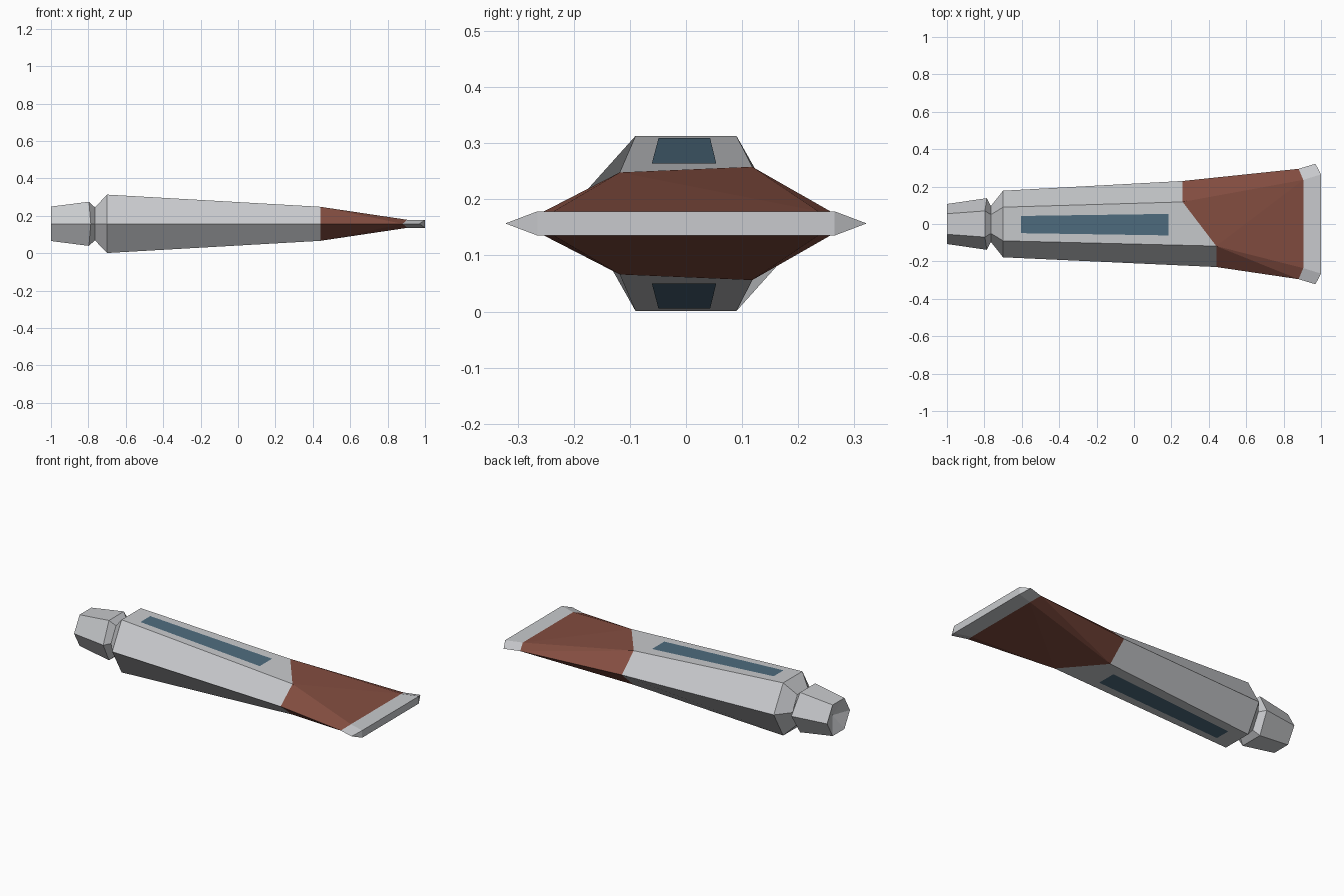
import bpy

if "Cube" in bpy.data.objects:
    bpy.data.objects.remove(bpy.data.objects["Cube"])

ZC = 0.157  # height of the tube axis


def material(name, rgb):
    m = bpy.data.materials.new(name)
    m.diffuse_color = (*rgb, 1)
    m.use_nodes = True
    m.node_tree.nodes["Principled BSDF"].inputs["Base Color"].default_value = m.diffuse_color
    return m


GREY = material("light_grey", (0.58, 0.59, 0.61))
RED = material("brick_red", (0.23, 0.075, 0.052))
BLUE = material("slate_blue", (0.077, 0.149, 0.21))


def hexagon(flat_x, mid_x, flat_y, mid_y, h):
    """Six-sided section: flat top and bottom, a point on each side."""
    return [(mid_x, mid_y, ZC), (flat_x, flat_y, ZC + h), (flat_x, -flat_y, ZC + h),
            (mid_x, -mid_y, ZC), (flat_x, -flat_y, ZC - h), (flat_x, flat_y, ZC - h)]


def build(name, verts, faces, mat):
    me = bpy.data.meshes.new(name)
    me.from_pydata(verts, [], faces)
    me.materials.append(mat)
    ob = bpy.data.objects.new(name, me)
    bpy.context.collection.objects.link(ob)
    return ob


def loft(name, rings, mat, start_x=None, end=False, split=None):
    """Join rings along x; split gives the diagonal direction for each side."""
    verts = [v for r in rings for v in r]
    faces = []
    for k in range(len(rings) - 1):
        for i in range(6):
            j = (i + 1) % 6
            a, a2, b, b2 = k * 6 + i, k * 6 + j, k * 6 + 6 + i, k * 6 + 6 + j
            if split is None:
                faces.append((a, a2, b2, b))
            elif split[i]:
                faces += [(a, a2, b), (a2, b2, b)]
            else:
                faces += [(a, a2, b2), (a, b2, b)]
    if start_x is not None:  # dished start made of six triangles
        c = len(verts)
        verts.append((start_x, 0, ZC))
        faces += [((i + 1) % 6, i, c) for i in range(6)]
    if end:  # flat rectangle with a swept-back triangle at each side
        e = (len(rings) - 1) * 6
        faces += [(e + 1, e + 2, e + 4, e + 5), (e, e + 1, e + 5), (e + 2, e + 3, e + 4)]
    return build(name, verts, faces, mat)


neck = hexagon(-0.765, -0.765, 0.05, 0.096, 0.088)

# Slanted paint boundary: nearer the cap on the back than on the front
boundary = [(0.26 if y > 0 else 0.44, y, ZC + s * (0.101 if y > 0 else 0.091))
            for y, s in ((0.23, 0), (0.118, 1), (-0.118, 1), (-0.23, 0), (-0.118, -1), (0.118, -1))]
seam = hexagon(0.905, 0.88, 0.236, 0.295, 0.0215)

# Cap, body, painted tail and crimped end
loft("cap", [hexagon(-1, -1, 0.055, 0.107, 0.092),
             hexagon(-0.797, -0.787, 0.07, 0.138, 0.118), neck], GREY, start_x=-0.96)
loft("tube_body", [neck, hexagon(-0.70, -0.70, 0.09, 0.178, 0.156), boundary], GREY)
loft("tube_tail", [boundary, seam], RED, split=(1, 1, 0, 1, 0, 0))
loft("crimped_end", [seam, hexagon(1.0, 0.97, 0.265, 0.322, 0.0215)], GREY, end=True)

# Painted panels on the top and bottom flats
for name, s in (("top_panel", 1), ("bottom_panel", -1)):
    x0, x1 = -0.605, 0.185
    z0, z1 = ((ZC + s * (0.156 - 0.0575 * (x + 0.70) + 0.0015)) for x in (x0, x1))
    pts = [(x0, 0.043, z0), (x0, -0.049, z0), (x1, -0.061, z1), (x1, 0.054, z1)]
    build(name, pts, [(0, 1, 2, 3) if s > 0 else (3, 2, 1, 0)], BLUE)
